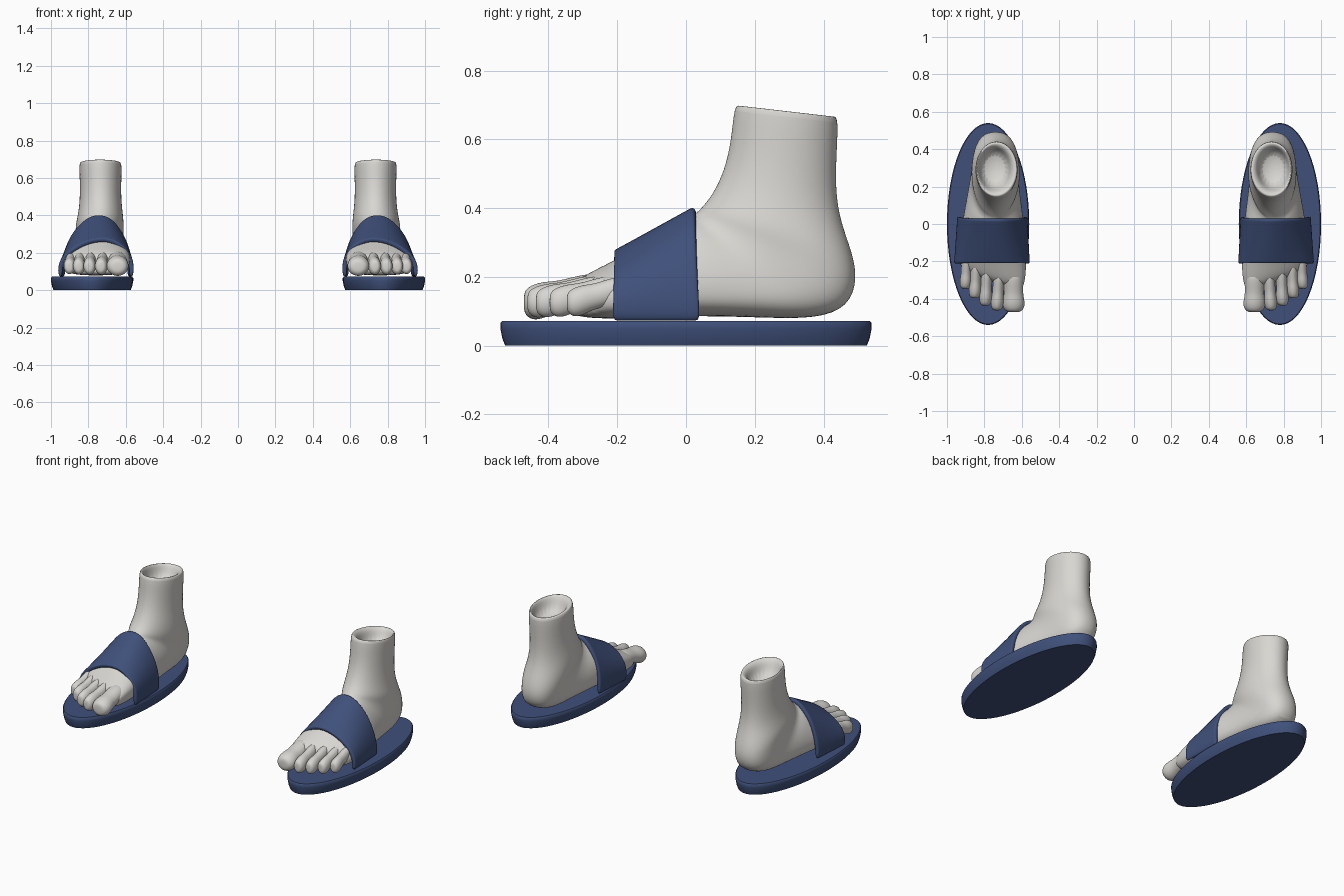
import bpy, bmesh
from math import sin, cos, pi

cube = bpy.data.objects.get("Cube")
if cube:
    bpy.data.objects.remove(cube)


def material(name, rgb):
    m = bpy.data.materials.new(name)
    m.use_nodes = True
    m.diffuse_color = (*rgb, 1)
    bsdf = next(n for n in m.node_tree.nodes if n.type == "BSDF_PRINCIPLED")
    bsdf.inputs["Base Color"].default_value = (*rgb, 1)
    return m


SKIN = material("pale grey skin", (0.69, 0.675, 0.64))
NAVY = material("navy rubber", (0.05, 0.08, 0.195))


def finish(bm, name, mat, levels=0, thickness=0, angle=50):
    """Turn a left-hand part into a mirrored pair."""
    if not thickness:
        bmesh.ops.recalc_face_normals(bm, faces=bm.faces)
    me = bpy.data.meshes.new(name)
    bm.to_mesh(me)
    bm.free()
    me.materials.append(mat)
    ob = bpy.data.objects.new(name, me)
    bpy.context.collection.objects.link(ob)
    bpy.ops.object.select_all(action="DESELECT")
    ob.select_set(True)
    bpy.context.view_layer.objects.active = ob
    bpy.ops.object.shade_smooth_by_angle(angle=angle * pi / 180)
    if thickness:
        s = ob.modifiers.new("Thickness", "SOLIDIFY")
        s.thickness = thickness
        s.offset = -1
    if levels:
        s = ob.modifiers.new("Smooth", "SUBSURF")
        s.levels = s.render_levels = levels
        bpy.ops.object.shade_smooth()
    m = ob.modifiers.new("Pair", "MIRROR")
    m.use_mirror_merge = False
    return ob


def power(v, e):
    return abs(v) ** e * (1 if v > 0 else -1)


def ring(bm, top, bottom, cx, w, k=0.5, e=1.0, skew=0, slant=0, n=20):
    """Section between a top and a bottom point (y, z), widest at fraction k."""
    verts = []
    for i in range(n):
        c, s = cos(2 * pi * i / n), sin(2 * pi * i / n)
        f = k + (1 - k) * c if c > 0 else k + k * power(c, e)
        dx = w * (power(s, e) if c < 0 else s) + skew * max(c, 0)
        y = bottom[0] + (top[0] - bottom[0]) * f + slant * dx
        z = bottom[1] + (top[1] - bottom[1]) * f
        verts.append(bm.verts.new((cx + dx, y, z)))
    return verts


def skin_rings(bm, rings, cap=True):
    for a, b in zip(rings, rings[1:]):
        for i in range(len(a)):
            j = (i + 1) % len(a)
            bm.faces.new((a[i], a[j], b[j], b[i]))
    if cap:
        bm.faces.new(rings[0])
        bm.faces.new(rings[-1])


# Soles: oval slabs with a slightly tucked lower edge
bm = bmesh.new()
rings = []
for z, inset in ((0, 0.014), (0.02, 0.006), (0.05, 0), (0.066, 0), (0.072, 0.005)):
    rings.append([bm.verts.new((0.78 + (0.22 - inset) * cos(2 * pi * i / 64),
                                (0.54 - inset) * sin(2 * pi * i / 64), z))
                  for i in range(64)])
skin_rings(bm, rings)
finish(bm, "soles", NAVY)

# Feet: one loft from the hollow ankle, fanning round the heel to the toe roots
bm = bmesh.new()
sections = [
    ((0.21, 0.59), (0.38, 0.58), 0.745, 0.07),
    ((0.178, 0.68), (0.41, 0.655), 0.745, 0.085),
    ((0.155, 0.70), (0.43, 0.668), 0.737, 0.104),
    ((0.138, 0.70), (0.446, 0.665), 0.735, 0.116),
    ((0.13, 0.60), (0.44, 0.56), 0.735, 0.112),
    ((0.11, 0.51), (0.437, 0.45), 0.735, 0.112),
    ((0.075, 0.44), (0.452, 0.36), 0.735, 0.122),
    ((0.045, 0.405), (0.487, 0.27), 0.74, 0.132, 0.5, 0.9),
    ((0.03, 0.39), (0.502, 0.19), 0.74, 0.128, 0.5, 0.8),
    ((0.02, 0.385), (0.475, 0.11), 0.745, 0.125, 0.48, 0.75),
    ((0.01, 0.38), (0.38, 0.077), 0.745, 0.13, 0.45, 0.7),
    ((0, 0.375), (0.24, 0.08), 0.75, 0.142, 0.4, 0.7),
    ((-0.02, 0.365), (0.1, 0.085), 0.752, 0.158, 0.35, 0.65, -0.01),
    ((-0.07, 0.335), (-0.03, 0.085), 0.755, 0.172, 0.35, 0.65, -0.02),
    ((-0.14, 0.288), (-0.14, 0.08), 0.76, 0.182, 0.4, 0.65, -0.03),
    ((-0.21, 0.245), (-0.22, 0.078), 0.76, 0.184, 0.45, 0.65, -0.03, 0.15),
    ((-0.265, 0.215), (-0.28, 0.08), 0.757, 0.172, 0.5, 0.65, -0.02, 0.3),
    ((-0.31, 0.18), (-0.315, 0.09), 0.755, 0.15, 0.5, 0.7, -0.01, 0.35),
]
skin_rings(bm, [ring(bm, *s) for s in sections])
finish(bm, "feet", SKIN, levels=2)

# Toes: tapered tubes with a bulbous tip
bm = bmesh.new()
toes = [  # tip x, tip y, root x, root y, half width, half height
    (0.643, -0.472, 0.645, -0.25, 0.061, 0.055),
    (0.733, -0.462, 0.72, -0.25, 0.036, 0.049),
    (0.795, -0.437, 0.785, -0.23, 0.035, 0.048),
    (0.852, -0.397, 0.843, -0.20, 0.034, 0.047),
    (0.902, -0.347, 0.893, -0.17, 0.033, 0.045),
]
shape = ((0, 0.8), (0.3, 0.9), (0.55, 0.85), (0.72, 1), (0.87, 1), (0.97, 0.75), (1, 0.4))
for tx, ty, rx, ry, w, h in toes:
    rings = []
    for t, size in shape:
        x, y, z = rx + (tx - rx) * t, ry + (ty - ry) * t, 0.172 - 0.046 * min(t / 0.87, 1)
        rings.append(ring(bm, (y, z + h * size), (y, z - h * size), x, w * size, n=12))
    skin_rings(bm, rings)
finish(bm, "toes", SKIN, levels=2)

# Straps: a band bridging a low front arch and a high rear arch
bm = bmesh.new()
front = ((0.962, 0.07), (0.965, 0.14), (0.925, 0.20), (0.84, 0.255), (0.74, 0.282),
         (0.65, 0.27), (0.575, 0.205), (0.555, 0.14), (0.558, 0.07))
rear = ((0.947, 0.07), (0.945, 0.16), (0.90, 0.30), (0.81, 0.395), (0.74, 0.41),
        (0.67, 0.39), (0.595, 0.28), (0.568, 0.17), (0.57, 0.07))
rows = []
for t in (0, 0.05, 0.35, 0.65, 0.95, 1):
    row = []
    for (fx, fz), (bx, bz) in zip(front, rear):
        y_rear = 0.042 - 0.06 * (bz - 0.07)
        row.append(bm.verts.new((fx + (bx - fx) * t, -0.212 + (y_rear + 0.212) * t,
                                 fz + (bz - fz) * t)))
    rows.append(row)
for a, b in zip(rows, rows[1:]):
    for i in range(len(a) - 1):
        bm.faces.new((a[i], b[i], b[i + 1], a[i + 1]))
bm.normal_update()
if sum(f.normal.z for f in bm.faces) < 0:
    bmesh.ops.reverse_faces(bm, faces=bm.faces)
finish(bm, "straps", NAVY, levels=2, thickness=0.025)
